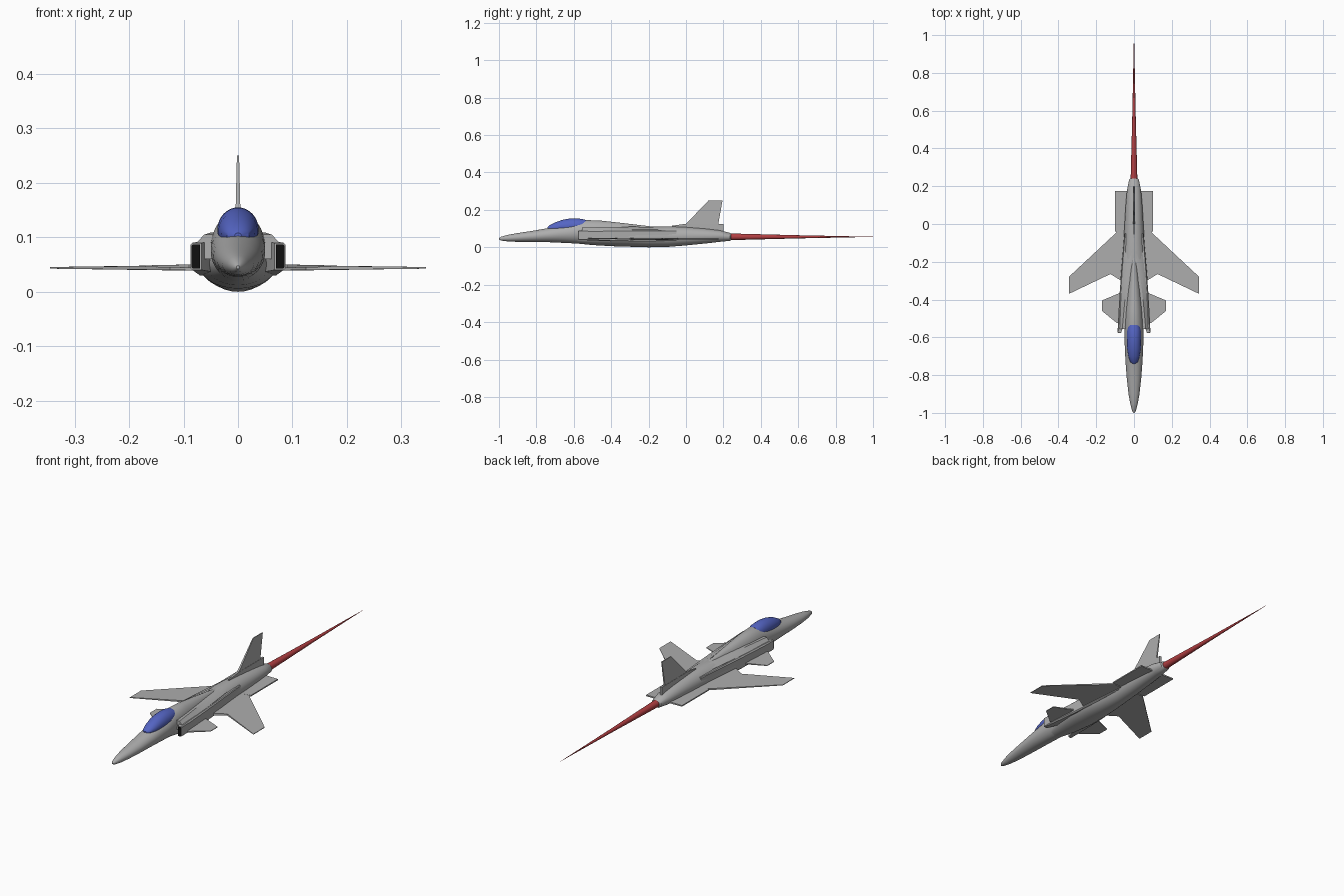
import bpy, bmesh, math

cube = bpy.data.objects.get("Cube")
if cube:
    bpy.data.objects.remove(cube, do_unlink=True)


def material(name, rgb):
    m = bpy.data.materials.new(name)
    m.use_nodes = True
    m.diffuse_color = (*rgb, 1)
    m.node_tree.nodes["Principled BSDF"].inputs["Base Color"].default_value = (*rgb, 1)
    return m


GREY = material("airframe_grey", (0.42, 0.42, 0.42))
BLUE = material("canopy_blue", (0.09, 0.13, 0.55))
RED = material("flame_red", (0.45, 0.05, 0.055))
BLACK = material("intake_black", (0.005, 0.005, 0.005))


def loft(name, rings, mat, mirror=False, angle=30):
    """Skin a list of equal-length closed rings, cap the ends."""
    bm = bmesh.new()
    loops = [[bm.verts.new(p) for p in ring] for ring in rings]
    n = len(loops[0])
    for a, b in zip(loops, loops[1:]):
        for i in range(n):
            j = (i + 1) % n
            bm.faces.new((a[i], a[j], b[j], b[i]))
    bm.faces.new(loops[0])
    bm.faces.new(loops[-1])
    bmesh.ops.recalc_face_normals(bm, faces=bm.faces)
    mesh = bpy.data.meshes.new(name)
    bm.to_mesh(mesh)
    bm.free()
    mesh.materials.append(mat)
    ob = bpy.data.objects.new(name, mesh)
    bpy.context.collection.objects.link(ob)
    bpy.ops.object.select_all(action="DESELECT")
    ob.select_set(True)
    bpy.context.view_layer.objects.active = ob
    bpy.ops.object.shade_smooth_by_angle(angle=math.radians(angle))
    if mirror:
        ob.modifiers.new("Mirror", "MIRROR").use_axis[0] = True
    return ob


def oval(y, half_width, bottom, top, n=32):
    mid, half = (bottom + top) / 2, (top - bottom) / 2
    return [(half_width * math.cos(t), y, mid + half * math.sin(t))
            for t in (2 * math.pi * i / n for i in range(n))]


def plate(name, outline, z):
    """Horizontal surface; outline holds x, y and half thickness."""
    loft(name, [[(x, y, z + s * t) for x, y, t in outline] for s in (-1, 1)],
         GREY, mirror=True)


# Nose, cockpit section and tapering spine
loft("forward_fuselage", [oval(*s) for s in (
    (-1.0, .003, .042, .048), (-.99, .010, .036, .056), (-.95, .020, .031, .067),
    (-.90, .029, .029, .076), (-.82, .038, .028, .088), (-.73, .045, .027, .104),
    (-.62, .050, .022, .126), (-.54, .050, .017, .146), (-.45, .046, .012, .142),
    (-.35, .038, .010, .131), (-.25, .027, .012, .119), (-.15, .012, .030, .107))], GREY)

# Belly and engine tube
loft("engine_fuselage", [oval(*s) for s in (
    (-.60, .035, .022, .080), (-.50, .058, .012, .090), (-.40, .072, .006, .098),
    (-.30, .072, .003, .104), (-.20, .064, .000, .110), (-.10, .055, .002, .112),
    (0, .050, .010, .108), (.10, .044, .020, .100), (.18, .037, .029, .091),
    (.235, .026, .035, .077), (.24, .020, .038, .074))], GREY)

# Bubble canopy
loft("canopy", [oval(*s) for s in (
    (-.74, .006, .098, .108), (-.73, .020, .088, .117), (-.70, .030, .080, .133),
    (-.66, .036, .074, .147), (-.62, .038, .070, .154), (-.59, .038, .072, .155),
    (-.56, .036, .084, .152), (-.535, .030, .100, .146))], BLUE)


# Intake ducts along the sides
def duct_ring(y, inner, outer, low, high):
    c = (outer - inner) * .15
    return [(inner, y, low), (outer - c, y, low), (outer, y, low + c),
            (outer, y, high - c), (outer - c, y, high), (inner, y, high)]


loft("intake_duct", [duct_ring(*s) for s in (
    (-.575, .067, .087, .040, .090), (-.50, .045, .084, .036, .091),
    (-.35, .040, .075, .030, .092), (-.20, .035, .063, .030, .092),
    (-.05, .030, .050, .034, .090))], GREY, mirror=True)
loft("intake_opening", [duct_ring(y, .0695, .0855, .043, .087)
                        for y in (-.578, -.573)], BLACK, mirror=True)

# Sloping shoulders above the ducts
loft("shoulder_fairing", [
    [(a, y, .06), (b, y, .06), (b, y, low), (c, y, high), (a, y, high)]
    for y, a, b, c, low, high in (
        (-.555, .040, .080, .062, .086, .105), (-.42, .034, .073, .050, .090, .109),
        (-.28, .020, .060, .034, .094, .110), (-.15, .004, .045, .014, .094, .109))],
    GREY, mirror=True)

# Forward-swept wings, canards and rear strakes
plate("wing", [(.03, -.31, .006), (.06, -.305, .005), (.125, -.265, .004),
               (.345, -.37, .0015), (.345, -.28, .0015), (.088, -.04, .004),
               (.03, -.04, .006)], .044)
plate("canard", [(.05, -.52, .004), (.09, -.525, .003), (.17, -.46, .0015),
                 (.17, -.405, .0015), (.075, -.365, .003), (.05, -.365, .004)], .047)
plate("rear_strake", [(.02, -.06, .004), (.10, -.04, .003),
                      (.10, .175, .003), (.02, .175, .004)], .046)


# Vertical tail with its low root fairing
def upright(name, outline):
    loft(name, [[(s * t, y, z) for y, z, t in outline] for s in (-1, 1)], GREY)


upright("tail_fin", [(-.02, .10, .005), (0, .125, .005), (.12, .25, .002),
                     (.195, .25, .002), (.172, .12, .004), (.172, .08, .005)])
upright("fin_root", [(-.075, .09, .004), (-.075, .115, .003), (0, .126, .006),
                     (.20, .124, .005), (.20, .07, .006)])

# Long exhaust flame
loft("exhaust_flame", [oval(y, r, .056 - r, .056 + r, 16) for y, r in (
    (.23, .018), (.60, .0085), (1.0, .0004))], RED)
